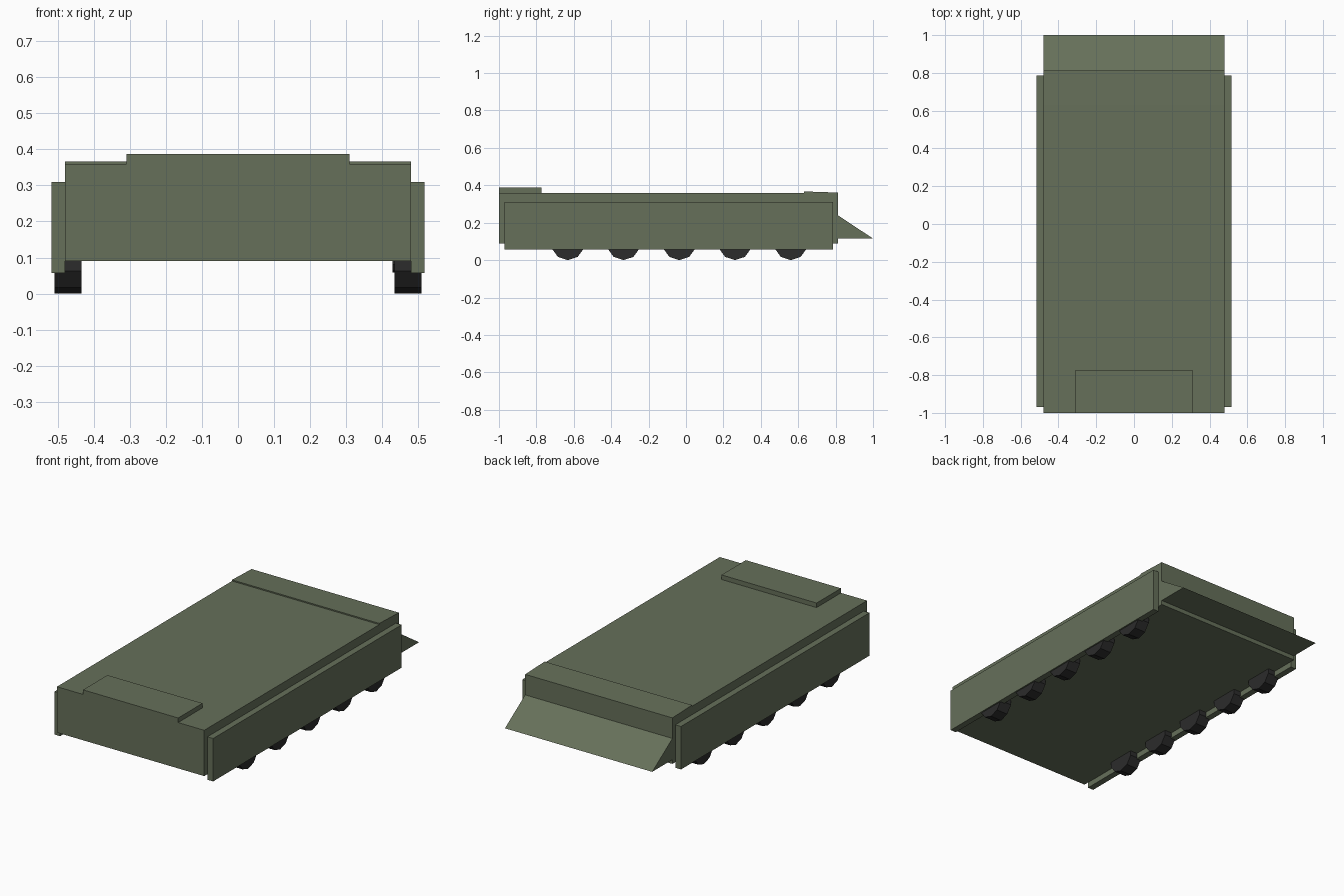
import bpy, bmesh, math

if "Cube" in bpy.data.objects:
    bpy.data.objects.remove(bpy.data.objects["Cube"])


def material(name, rgb):
    m = bpy.data.materials.new(name)
    m.diffuse_color = (*rgb, 1)
    m.use_nodes = True
    m.node_tree.nodes["Principled BSDF"].inputs["Base Color"].default_value = m.diffuse_color
    return m


GREEN = material("olive green", (0.133, 0.162, 0.102))
BLACK = material("dark rubber", (0.025, 0.025, 0.025))


def prism(name, profile, x0, x1, mat):
    """Extrude a closed (y, z) side profile from x0 to x1."""
    bm = bmesh.new()
    face = bm.faces.new([bm.verts.new((x0, y, z)) for y, z in profile])
    ext = bmesh.ops.extrude_face_region(bm, geom=[face])
    verts = [v for v in ext["geom"] if isinstance(v, bmesh.types.BMVert)]
    bmesh.ops.translate(bm, verts=verts, vec=(x1 - x0, 0, 0))
    bmesh.ops.recalc_face_normals(bm, faces=bm.faces)
    me = bpy.data.meshes.new(name)
    bm.to_mesh(me)
    bm.free()
    me.materials.append(mat)
    ob = bpy.data.objects.new(name, me)
    bpy.context.collection.objects.link(ob)
    return ob


def rect(y0, y1, z0, z1):
    return [(y0, z0), (y1, z0), (y1, z1), (y0, z1)]


def ring(y, z, r, n):
    # polygon with a corner pointing straight down
    return [(y + r * math.sin(2 * math.pi * i / n),
             z - r * math.cos(2 * math.pi * i / n)) for i in range(n)]


# Hull, front hatch plate, rear deck with its tiny raised lip, rear wedge
prism("hull", rect(-1.0, 0.812, 0.09, 0.36), -0.48, 0.48, GREEN)
prism("front_hatch", rect(-1.0, -0.773, 0.35, 0.387), -0.31, 0.31, GREEN)
prism("rear_deck", [(0.63, 0.35), (0.812, 0.35), (0.812, 0.361), (0.63, 0.367)],
      -0.48, 0.48, GREEN)
prism("rear_wedge", [(0.80, 0.115), (1.0, 0.115), (0.812, 0.24), (0.80, 0.24)],
      -0.48, 0.48, GREEN)

# Side skirts
for side, label in ((-1, "left"), (1, "right")):
    prism(f"{label}_skirt", rect(-0.97, 0.785, 0.057, 0.31),
          *sorted((side * 0.48, side * 0.517)), GREEN)

# Road wheels, five per side, each with a small hub
for side, label in ((-1, "left"), (1, "right")):
    cx = side * 0.4715
    for i in range(5):
        y = -0.632 + i * 0.298
        prism(f"{label}_wheel_{i + 1}", ring(y, 0.09, 0.09, 10),
              cx - 0.037, cx + 0.037, BLACK)
        prism(f"{label}_hub_{i + 1}", ring(y, 0.09, 0.032, 10),
              cx - 0.043, cx - 0.03, BLACK)
